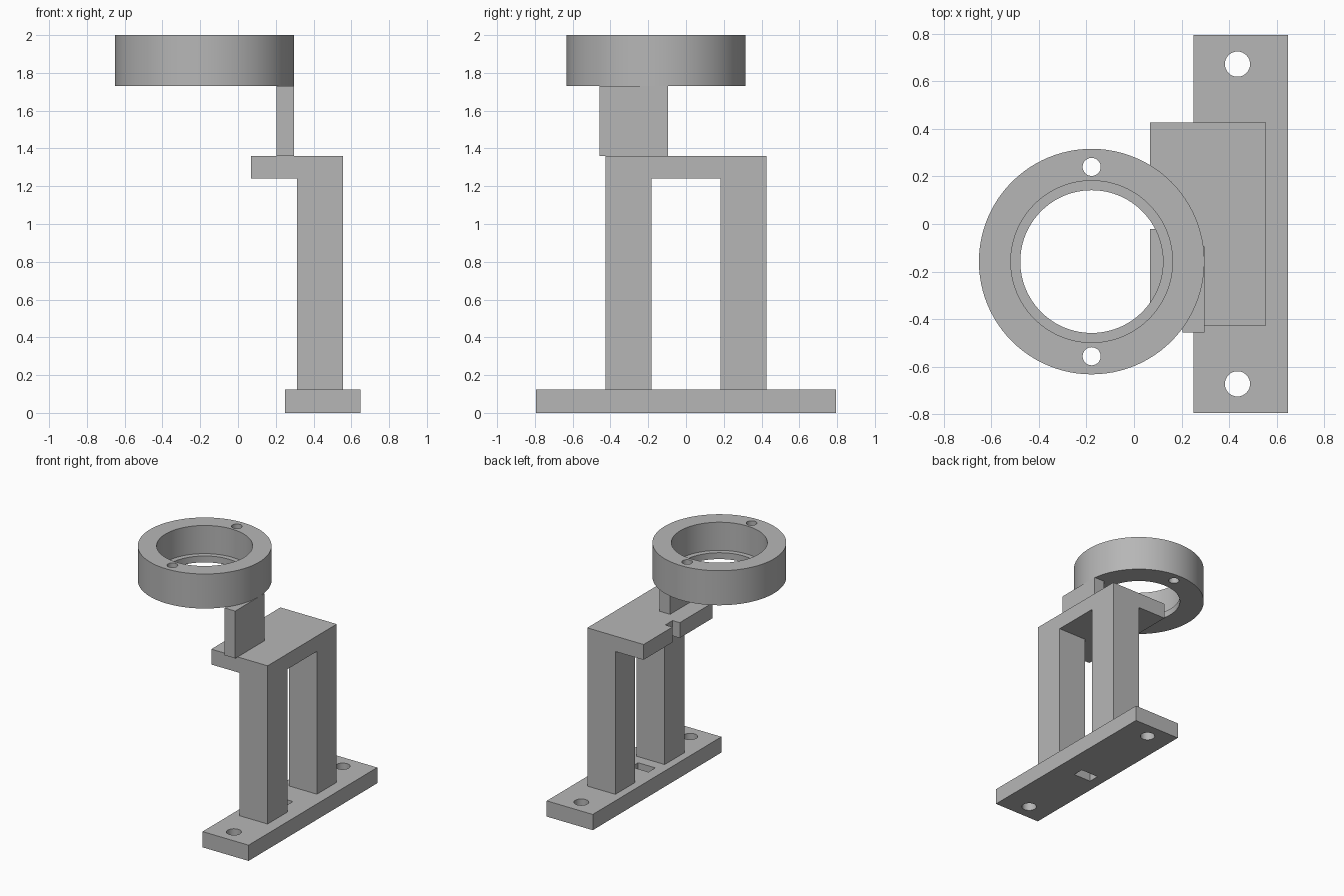
import bpy
import bmesh
import math
from mathutils import Matrix

if "Cube" in bpy.data.objects:
    bpy.data.objects.remove(bpy.data.objects["Cube"], do_unlink=True)

grey = bpy.data.materials.new("plain_grey")
GREY = (0.47, 0.47, 0.47, 1)
grey.diffuse_color = GREY
grey.use_nodes = True
grey.node_tree.nodes["Principled BSDF"].inputs["Base Color"].default_value = GREY


def finish(name, bm):
    bmesh.ops.recalc_face_normals(bm, faces=bm.faces)
    mesh = bpy.data.meshes.new(name)
    bm.to_mesh(mesh)
    bm.free()
    mesh.materials.append(grey)
    obj = bpy.data.objects.new(name, mesh)
    bpy.context.collection.objects.link(obj)
    return obj


def prism(name, outline, z0, z1):
    """Extrude a plan outline from z0 up to z1."""
    bm = bmesh.new()
    face = bm.faces.new([bm.verts.new((x, y, z0)) for x, y in outline])
    top = bmesh.ops.extrude_face_region(bm, geom=[face])["geom"]
    verts = [g for g in top if isinstance(g, bmesh.types.BMVert)]
    bmesh.ops.translate(bm, verts=verts, vec=(0, 0, z1 - z0))
    return finish(name, bm)


def box(name, x0, x1, y0, y1, z0, z1):
    return prism(name, [(x0, y0), (x1, y0), (x1, y1), (x0, y1)], z0, z1)


def drill(name, x, y, radius, z0, z1):
    bm = bmesh.new()
    bmesh.ops.create_cone(bm, cap_ends=True, segments=32, radius1=radius, radius2=radius,
                          depth=z1 - z0, matrix=Matrix.Translation((x, y, (z0 + z1) / 2)))
    return finish(name, bm)


def cut(obj, cutters):
    """Subtract the cutters, bake the result and remove them."""
    bpy.ops.object.select_all(action="DESELECT")
    bpy.context.view_layer.objects.active = obj
    obj.select_set(True)
    for cutter in cutters:
        cutter.hide_render = True
        mod = obj.modifiers.new("cut", "BOOLEAN")
        mod.operation = "DIFFERENCE"
        mod.solver = "EXACT"
        mod.object = cutter
        bpy.ops.object.modifier_apply(modifier=mod.name)
        bpy.data.objects.remove(cutter, do_unlink=True)
    bpy.ops.object.shade_smooth_by_angle(angle=math.radians(30))


# Base plate with two screw holes and a small slot
base = box("base_plate", 0.25, 0.648, -0.795, 0.795, 0, 0.123)
cut(base, [drill("screw_hole", 0.435, s * 0.672, 0.053, -0.1, 0.3) for s in (-1, 1)]
    + [box("slot", 0.335, 0.485, -0.10, -0.015, -0.1, 0.3)])

# Two square posts
for name, side in (("front_post", -1), ("back_post", 1)):
    ys = sorted((side * 0.183, side * 0.427))
    box(name, 0.312, 0.555, *ys, 0.123, 1.24)

# Platform with a notch in one long edge
prism("platform", [(0.068, -0.427), (0.555, -0.427), (0.555, 0.427), (0.068, 0.427),
                   (0.068, 0.07), (0.13, 0.07), (0.13, -0.02), (0.068, -0.02)], 1.24, 1.36)

# Upright arm that carries the ring
box("upright_arm", 0.204, 0.296, -0.457, -0.095, 1.36, 1.73)

# Ring holder: turned profile with an inner lip at the bottom
CX, CY = -0.178, -0.158
profile = [(0.30, 1.73), (0.474, 1.73), (0.474, 2.0), (0.34, 2.0), (0.34, 1.78), (0.30, 1.78)]
bm = bmesh.new()
verts = [bm.verts.new((CX + r, CY, z)) for r, z in profile]
edges = [bm.edges.new((v, verts[i - 1])) for i, v in enumerate(verts)]
bmesh.ops.spin(bm, geom=verts + edges, cent=(CX, CY, 0), axis=(0, 0, 1),
               angle=math.tau, steps=96, use_merge=True)
bmesh.ops.remove_doubles(bm, verts=bm.verts, dist=0.0001)
ring = finish("ring_holder", bm)
cut(ring, [drill("ring_hole", CX, CY + s * 0.398, 0.038, 1.6, 2.1) for s in (-1, 1)])
